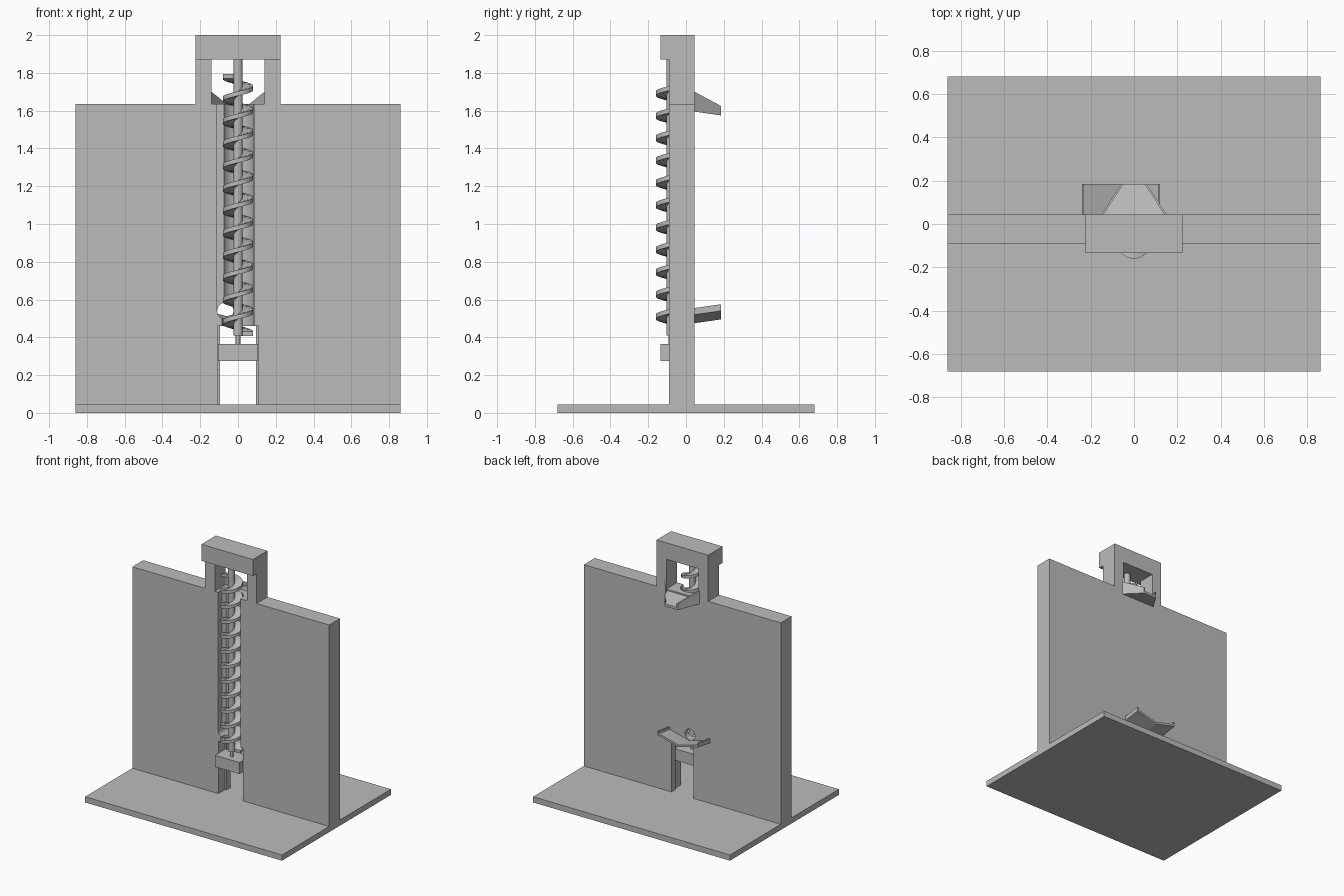
import bpy
import bmesh
from math import cos, sin, tau, radians

cube = bpy.data.objects.get("Cube")
if cube:
    bpy.data.objects.remove(cube, do_unlink=True)

GREY = (0.5, 0.5, 0.5, 1)
mat = bpy.data.materials.new("plain grey")
mat.use_nodes = True
mat.diffuse_color = GREY
mat.node_tree.nodes["Principled BSDF"].inputs["Base Color"].default_value = GREY

FRONT, BACK = -0.09, 0.045      # wall faces
BASE_TOP, WALL_TOP, HEAD_BOTTOM = 0.045, 1.635, 1.87
AXIS_Y = -0.08                  # screw axis
OUT = 0.05                      # overshoot of cutters


def finish(name, bm):
    bmesh.ops.recalc_face_normals(bm, faces=bm.faces[:])
    mesh = bpy.data.meshes.new(name)
    bm.to_mesh(mesh)
    bm.free()
    mesh.materials.append(mat)
    obj = bpy.data.objects.new(name, mesh)
    bpy.context.collection.objects.link(obj)
    return obj


def loft(name, sections):
    """Skin a row of equal-length closed sections and cap both ends."""
    bm = bmesh.new()
    rings = [[bm.verts.new(p) for p in s] for s in sections]
    n = len(rings[0])
    for a, b in zip(rings, rings[1:]):
        for i in range(n):
            j = (i + 1) % n
            bm.faces.new((a[i], a[j], b[j], b[i]))
    bm.faces.new(rings[0])
    bm.faces.new(rings[-1])
    return finish(name, bm)


def box(name, x0, x1, y0, y1, z0, z1):
    return loft(name, [[(x0, y0, z), (x1, y0, z), (x1, y1, z), (x0, y1, z)]
                       for z in (z0, z1)])


def cylinder(name, radius, x, y, z0, z1, sides=48):
    return loft(name, [[(x + radius * cos(tau * i / sides),
                         y + radius * sin(tau * i / sides), z)
                        for i in range(sides)] for z in (z0, z1)])


def cross_cylinder(name, radius, x, z, y0, y1, sides=48):
    return loft(name, [[(x + radius * cos(tau * i / sides), y,
                         z + radius * sin(tau * i / sides))
                        for i in range(sides)] for y in (y0, y1)])


def smooth(obj):
    bpy.ops.object.select_all(action='DESELECT')
    obj.select_set(True)
    bpy.context.view_layer.objects.active = obj
    bpy.ops.object.shade_smooth_by_angle(angle=radians(35))


def cut(obj, cutter):
    mod = obj.modifiers.new("cut", 'BOOLEAN')
    mod.operation = 'DIFFERENCE'
    mod.solver = 'EXACT'
    mod.object = cutter
    bpy.context.view_layer.objects.active = obj
    bpy.ops.object.modifier_apply(modifier=mod.name)
    bpy.data.objects.remove(cutter, do_unlink=True)


# Base plate and head block
box("base_plate", -0.86, 0.86, -0.68, 0.68, 0, BASE_TOP)
box("head_block", -0.225, 0.225, -0.135, BACK, HEAD_BOTTOM, 2.0)

# Wall with the raised frame
half = [(0.86, BASE_TOP), (0.86, WALL_TOP), (0.225, WALL_TOP), (0.225, HEAD_BOTTOM)]
outline = half + [(-x, z) for x, z in reversed(half)]
wall = loft("wall", [[(x, y, z) for x, z in outline] for y in (FRONT, BACK)])

# Frame window, stepped lower slot, screw groove, ball groove and ball inlet
cut(wall, box("window_cutter", -0.14, 0.14, FRONT - OUT, BACK + OUT, WALL_TOP, 1.95))
cut(wall, box("slot_front_cutter", -0.108, 0.108, FRONT - OUT, -0.005, 0, 0.46))
cut(wall, box("slot_rear_cutter", -0.095, 0.095, -0.03, BACK + OUT, 0, 0.46))
cut(wall, cylinder("screw_groove_cutter", 0.085, 0, AXIS_Y, 0.4, 1.7))
cut(wall, box("ball_groove_cutter", -0.11, -0.024, FRONT - OUT, -0.04, 0.54, 1.7))
cut(wall, cross_cylinder("inlet_cutter", 0.043, -0.067, 0.54, FRONT - OUT, BACK + OUT))
smooth(wall)

# Bearing block and screw shaft
box("bearing_block", -0.107, 0.107, -0.135, -0.005, 0.275, 0.365)
smooth(cylinder("shaft", 0.024, 0, AXIS_Y, 0.41, 1.88, 32))
smooth(cylinder("shaft_pin", 0.012, 0, AXIS_Y, 0.36, 0.415, 24))

# Screw flight, right-handed
PITCH, TURNS, STEPS, START = 0.1182, 11.55, 32, 0.42
sections = []
for k in range(int(TURNS * STEPS) + 1):
    t = k / STEPS
    c, s, z = cos(tau * t), sin(tau * t), START + PITCH * t
    sections.append([(r * c, AXIS_Y + r * s, z + dz) for r, dz in
                     ((0.015, -0.012), (0.08, -0.012), (0.08, 0.012), (0.015, 0.012))])
smooth(loft("screw_flight", sections))


# Upper outlet funnel: tapering channel behind the window
def funnel_section(y, w, bottom, floor, top, t=0.01):
    side = [(w, bottom), (w, top), (w - t, top), (w - t, floor)]
    return [(x, y, z) for x, z in side + [(-x, z) for x, z in reversed(side)]]


loft("outlet_funnel", [funnel_section(BACK, 0.15, 1.595, 1.625, 1.70),
                       funnel_section(0.185, 0.058, 1.575, 1.595, 1.625)])

# Lower inlet tray: shallow V with end lips, sloping down to the wall
MID, LOW, SPAN, RISE, LIP = -0.06, 0.475, 0.18, 0.045, 0.01
right = [(SPAN, RISE), (SPAN, RISE + 0.035), (SPAN - LIP, RISE + 0.035),
         (SPAN - LIP, RISE + 0.015)]
tray = [(0, 0)] + right + [(0, 0.017)] + [(-x, z) for x, z in reversed(right)]
loft("inlet_tray", [[(MID + x, y, LOW + z + lift) for x, z in tray]
                    for y, lift in ((BACK, 0), (0.185, 0.02))])
